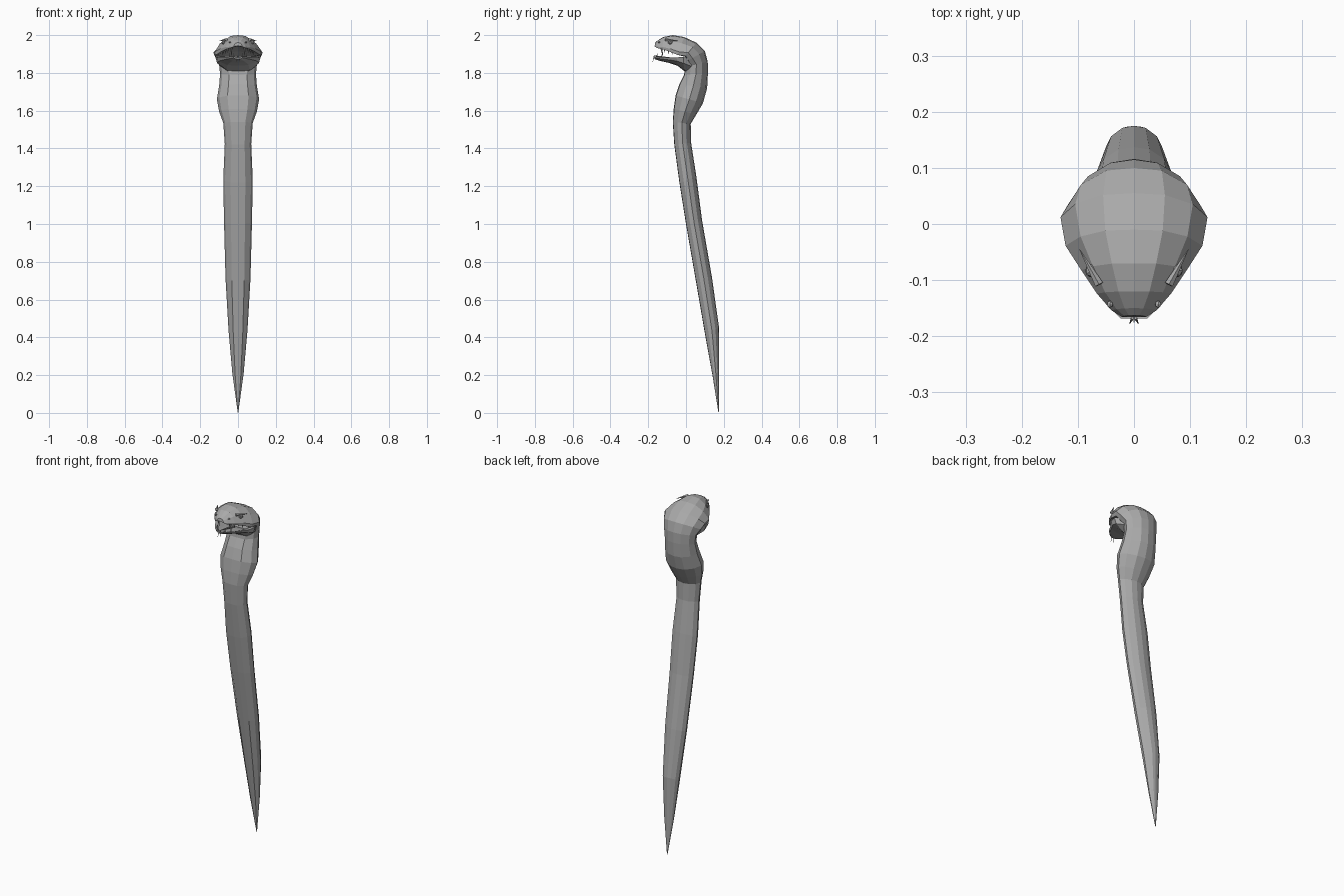
import bpy, bmesh, math
from mathutils import Vector

cube = bpy.data.objects.get("Cube")
if cube:
    bpy.data.objects.remove(cube)

grey = bpy.data.materials.new("scale grey")
grey.use_nodes = True
grey.diffuse_color = (0.4, 0.4, 0.4, 1)
grey.node_tree.nodes["Principled BSDF"].inputs["Base Color"].default_value = (0.4, 0.4, 0.4, 1)


def add_object(name, bm):
    bmesh.ops.recalc_face_normals(bm, faces=bm.faces)
    mesh = bpy.data.meshes.new(name)
    bm.to_mesh(mesh)
    bm.free()
    mesh.materials.append(grey)
    obj = bpy.data.objects.new(name, mesh)
    bpy.context.collection.objects.link(obj)
    return obj


def loft(name, rings):
    """Skin rings given as (belly y, belly z, back y, back z, half width, section)."""
    bm = bmesh.new()
    loops = []
    for fy, fz, by, bz, width, section in rings:
        pts = section + [(u, -w) for u, w in section[-2:0:-1]]
        loops.append([bm.verts.new((w * width, fy + (by - fy) * u, fz + (bz - fz) * u))
                      for u, w in pts])
    for a, b in zip(loops, loops[1:]):
        n = len(a)
        for i in range(n):
            j = (i + 1) % n
            bm.faces.new((a[i], a[j], b[j], b[i]))
    bm.faces.new(loops[0])
    bm.faces.new(loops[-1])
    return add_object(name, bm)


def spike(name, base, tip, radius, sides=5):
    """A pointed cone from base to tip."""
    base, tip = Vector(base), Vector(tip)
    axis = tip - base
    bm = bmesh.new()
    bmesh.ops.create_cone(bm, cap_ends=True, segments=sides, radius1=radius,
                          radius2=0.0005, depth=axis.length)
    bmesh.ops.rotate(bm, verts=bm.verts, matrix=axis.to_track_quat('Z', 'Y').to_matrix())
    bmesh.ops.translate(bm, verts=bm.verts, vec=(base + tip) / 2)
    return add_object(name, bm)


def ball(name, centre, scale):
    bm = bmesh.new()
    bmesh.ops.create_icosphere(bm, subdivisions=1, radius=1)
    bmesh.ops.scale(bm, verts=bm.verts, vec=scale)
    bmesh.ops.translate(bm, verts=bm.verts, vec=centre)
    return add_object(name, bm)


# Half cross-sections from belly to back: (depth fraction, width fraction)
BODY = [(0, 0), (0.02, 0.5), (0.25, 0.88), (0.5, 1), (0.75, 0.82), (0.95, 0.42), (1, 0)]
HEAD = [(0.2, 0), (0.12, 0.55), (0, 0.96), (0.18, 1), (0.65, 0.78), (0.95, 0.42), (1, 0)]
JAW = [(0, 0), (0.08, 0.5), (0.55, 0.92), (1, 1), (0.95, 0.85), (0.6, 0.45), (0.55, 0)]
MID = [((a + c) / 2, (b + d) / 2) for (a, b), (c, d) in zip(BODY, HEAD)]

# Body, neck and upper head as one continuous skin
loft("body_and_head", [
    (0.172, 0, 0.175, 0.01, 0.002, BODY),
    (0.14, 0.2, 0.175, 0.22, 0.03, BODY),
    (0.1, 0.42, 0.175, 0.45, 0.05, BODY),
    (0.052, 0.7, 0.137, 0.72, 0.066, BODY),
    (0, 1, 0.085, 1.02, 0.074, BODY),
    (-0.035, 1.22, 0.055, 1.25, 0.078, BODY),
    (-0.062, 1.42, 0.027, 1.43, 0.07, BODY),
    (-0.07, 1.54, 0.025, 1.53, 0.078, BODY),
    (-0.065, 1.61, 0.055, 1.58, 0.1, BODY),
    (-0.055, 1.68, 0.09, 1.64, 0.112, BODY),
    (-0.035, 1.74, 0.112, 1.72, 0.1, BODY),
    (-0.01, 1.79, 0.116, 1.8, 0.095, BODY),
    (-0.005, 1.83, 0.115, 1.86, 0.1, BODY),
    (0, 1.86, 0.1, 1.915, 0.118, MID),
    (-0.01, 1.88, 0.055, 1.96, 0.131, MID),
    (-0.045, 1.895, -0.01, 1.99, 0.122, HEAD),
    (-0.085, 1.912, -0.07, 2, 0.094, HEAD),
    (-0.125, 1.925, -0.12, 1.99, 0.066, HEAD),
    (-0.155, 1.932, -0.15, 1.972, 0.04, HEAD),
    (-0.166, 1.94, -0.163, 1.96, 0.022, HEAD)])

# Lower jaw, hollowed along the top
loft("lower_jaw", [
    (0.03, 1.79, 0.03, 1.87, 0.098, JAW),
    (-0.01, 1.81, -0.015, 1.885, 0.12, JAW),
    (-0.045, 1.838, -0.05, 1.882, 0.112, JAW),
    (-0.09, 1.853, -0.09, 1.882, 0.084, JAW),
    (-0.135, 1.863, -0.135, 1.884, 0.056, JAW),
    (-0.168, 1.873, -0.168, 1.888, 0.024, JAW)])

for side, s in (("left", 1), ("right", -1)):
    # Eye under an angled brow ridge, and nostril
    ball(side + "_eye", (s * 0.077, -0.083, 1.962), (0.011, 0.013, 0.013))
    spike(side + "_brow", (s * 0.062, -0.108, 1.976), (s * 0.097, -0.045, 1.97), 0.008)
    ball(side + "_nostril", (s * 0.043, -0.143, 1.962), (0.006, 0.007, 0.005))
    # Long fangs and small teeth
    spike(side + "_fang", (s * 0.036, -0.132, 1.938), (s * 0.034, -0.122, 1.888), 0.007)
    for i in range(3):
        x, y = 0.054 + i * 0.013, -0.115 + i * 0.02
        spike(f"{side}_upper_tooth_{i}", (s * x, y, 1.93 - i * 0.006),
              (s * x, y + 0.004, 1.905 - i * 0.006), 0.005)
    for i in range(2):
        x, y = 0.022 + i * 0.022, -0.155 + i * 0.025
        spike(f"{side}_lower_tooth_{i}", (s * x, y, 1.875), (s * x, y + 0.004, 1.905), 0.005)
    # Forked tongue tips hanging over the lip
    spike(side + "_tongue_tip", (s * 0.003, -0.168, 1.89), (s * 0.008, -0.178, 1.852), 0.003, 4)

spike("tongue", (0, -0.04, 1.868), (0, -0.176, 1.893), 0.009, 6)
